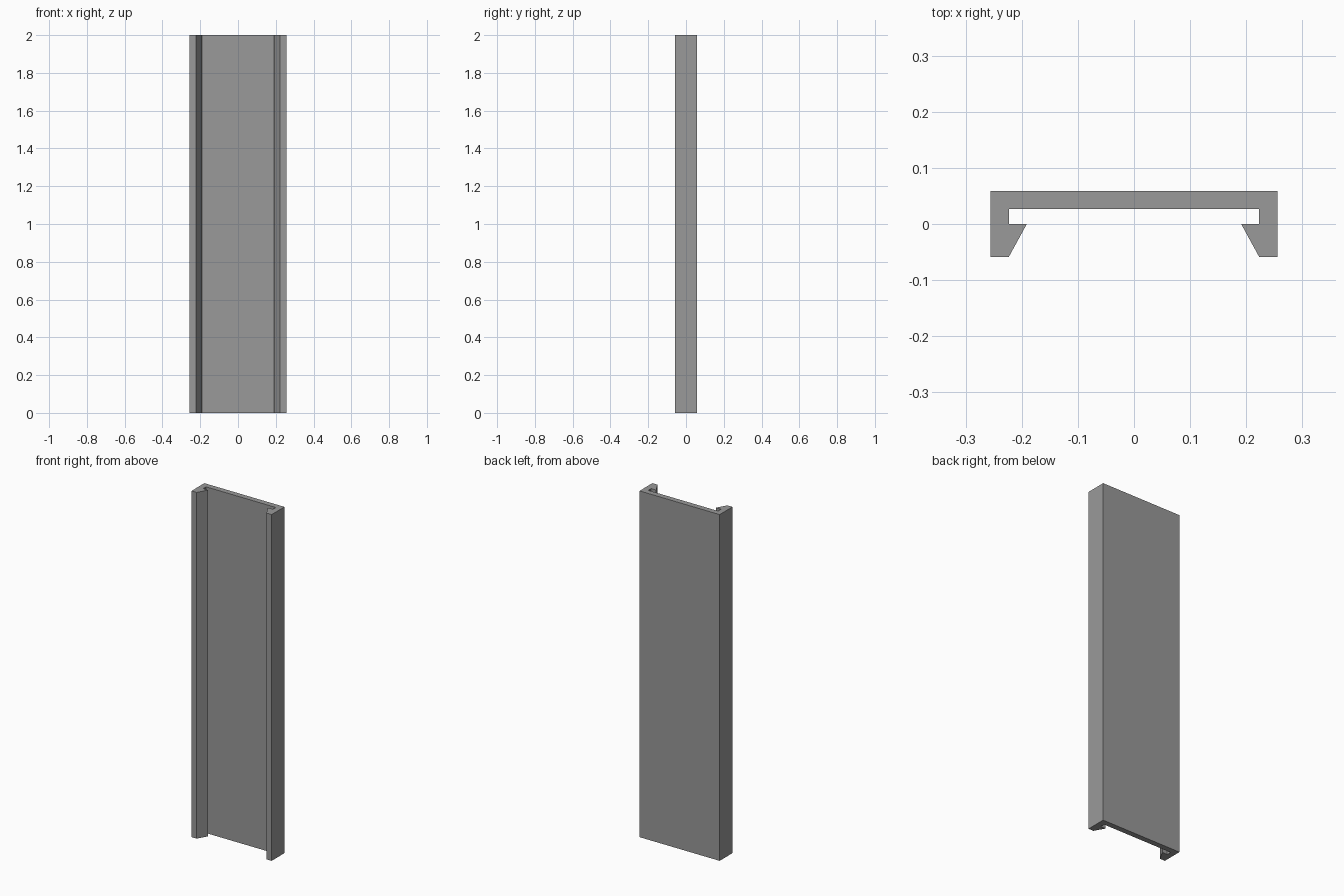
import bpy
import bmesh

if "Cube" in bpy.data.objects:
    bpy.data.objects.remove(bpy.data.objects["Cube"])

HEIGHT = 2.0

# Grey material
grey = bpy.data.materials.new("grey")
grey.diffuse_color = (0.32, 0.32, 0.32, 1.0)
grey.use_nodes = True
grey.node_tree.nodes["Principled BSDF"].inputs["Base Color"].default_value = grey.diffuse_color

# Right half of the channel cross-section, from the back centre round to the inner centre
half = [
    (0.256, 0.0585),    # outer back corner
    (0.256, -0.0585),   # outer front corner
    (0.223, -0.0585),   # lip front
    (0.191, 0.0),       # lip tip
    (0.223, 0.0),       # lip root
    (0.223, 0.0265),    # inner back corner
]
profile = half + [(-x, y) for x, y in reversed(half)]

# Channel: profile extruded upwards
bm = bmesh.new()
base = bm.faces.new([bm.verts.new((x, y, 0.0)) for x, y in profile])
top = bmesh.ops.extrude_face_region(bm, geom=[base])
bmesh.ops.translate(bm, vec=(0, 0, HEIGHT),
                    verts=[v for v in top["geom"] if isinstance(v, bmesh.types.BMVert)])
bmesh.ops.recalc_face_normals(bm, faces=bm.faces)

mesh = bpy.data.meshes.new("clip_channel")
bm.to_mesh(mesh)
bm.free()
mesh.materials.append(grey)
channel = bpy.data.objects.new("clip_channel", mesh)
bpy.context.collection.objects.link(channel)
